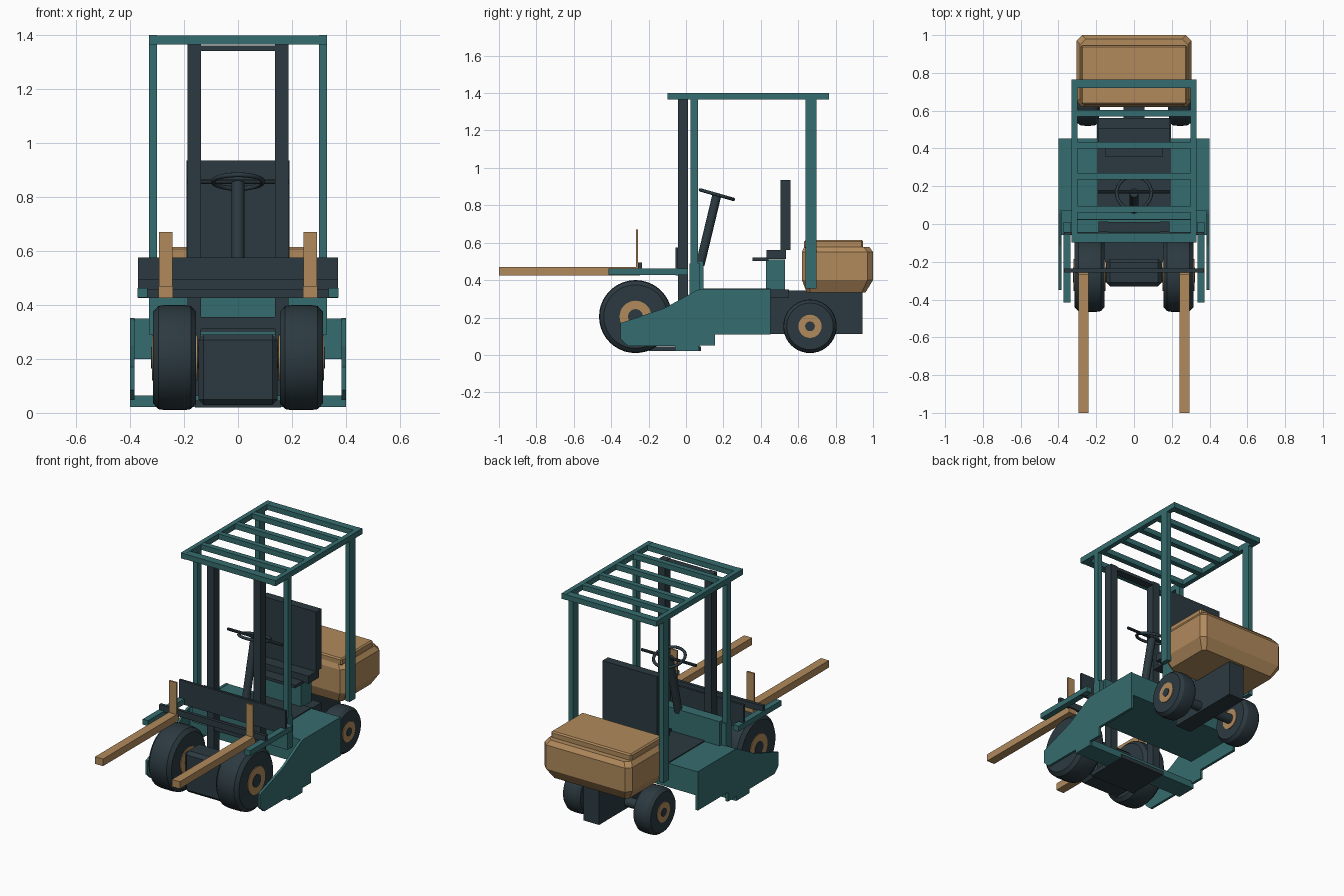
import bpy, bmesh, math
from mathutils import Vector

if "Cube" in bpy.data.objects:
    bpy.data.objects.remove(bpy.data.objects["Cube"])


def material(name, rgb):
    m = bpy.data.materials.new(name)
    m.diffuse_color = (*rgb, 1)
    m.use_nodes = True
    m.node_tree.nodes["Principled BSDF"].inputs["Base Color"].default_value = m.diffuse_color
    return m


TEAL = material("teal paint", (0.036, 0.150, 0.157))
DARK = material("charcoal", (0.025, 0.042, 0.052))
TAN = material("tan paint", (0.44, 0.255, 0.108))


def finish(name, bm, mat, smooth=False):
    bmesh.ops.recalc_face_normals(bm, faces=bm.faces[:])
    me = bpy.data.meshes.new(name)
    bm.to_mesh(me)
    bm.free()
    me.materials.append(mat)
    ob = bpy.data.objects.new(name, me)
    bpy.context.collection.objects.link(ob)
    if smooth:
        bpy.ops.object.select_all(action='DESELECT')
        ob.select_set(True)
        bpy.context.view_layer.objects.active = ob
        bpy.ops.object.shade_smooth_by_angle(angle=math.radians(30))
    return ob


def box(name, x, y, z, mat, bevel=0):
    """Box from (min, max) ranges, with optional bevelled edges."""
    bm = bmesh.new()
    bmesh.ops.create_cube(bm, size=1)
    for v in bm.verts:
        v.co = [r[0] if c < 0 else r[1] for c, r in zip(v.co, (x, y, z))]
    if bevel:
        bmesh.ops.bevel(bm, geom=bm.edges[:], offset=bevel, segments=1, affect='EDGES')
    return finish(name, bm, mat)


def pair(name, x, y, z, mat, bevel=0):
    """The same box on the right and on the left."""
    box(name + "_right", x, y, z, mat, bevel)
    box(name + "_left", (-x[1], -x[0]), y, z, mat, bevel)


def prism(name, x, profile, mat):
    """Side profile of (y, z) points extruded along x."""
    bm = bmesh.new()
    face = bm.faces.new([bm.verts.new((x[0], y, z)) for y, z in profile])
    ext = bmesh.ops.extrude_face_region(bm, geom=[face])
    bmesh.ops.translate(bm, vec=(x[1] - x[0], 0, 0),
                        verts=[g for g in ext["geom"] if isinstance(g, bmesh.types.BMVert)])
    return finish(name, bm, mat)


def lathe(name, profile, y, z, mat, n=40):
    """Capped solid of revolution about an x-axis line; profile is (x, radius)."""
    bm = bmesh.new()
    rings = [[bm.verts.new((px, y + r * math.cos(i * math.tau / n), z + r * math.sin(i * math.tau / n)))
              for i in range(n)] for px, r in profile]
    for a, b in zip(rings, rings[1:]):
        for i in range(n):
            bm.faces.new((a[i], a[(i + 1) % n], b[(i + 1) % n], b[i]))
    bm.faces.new(rings[0])
    bm.faces.new(rings[-1])
    return finish(name, bm, mat, True)


def rod(name, a, b, r, mat, n=16):
    a, b = Vector(a), Vector(b)
    bm = bmesh.new()
    bmesh.ops.create_cone(bm, cap_ends=True, segments=n, radius1=r, radius2=r, depth=(b - a).length)
    rot = Vector((0, 0, 1)).rotation_difference(b - a)
    for v in bm.verts:
        v.co = rot @ v.co + (a + b) / 2
    return finish(name, bm, mat, True)


# Overhead guard: side rails, slats and four posts
pair("roof_rail", (0.30, 0.33), (-0.098, 0.765), (1.365, 1.40), TEAL)
for i, (y, w) in enumerate([(-0.072, 0.05), (0.078, 0.034), (0.252, 0.034),
                            (0.418, 0.034), (0.586, 0.034), (0.742, 0.046)]):
    box(f"roof_slat_{i}", (-0.30, 0.30), (y - w / 2, y + w / 2), (1.366, 1.399), TEAL)
pair("front_post", (0.30, 0.33), (0.025, 0.063), (0.34, 1.365), TEAL)
pair("rear_post", (0.30, 0.33), (0.64, 0.697), (0.355, 1.365), TEAL)

# Mast
pair("mast_upright", (0.137, 0.187), (-0.042, 0.012), (0.05, 1.365), DARK)
box("mast_top_bar", (-0.137, 0.137), (-0.04, 0.01), (1.342, 1.362), DARK)
box("mast_lower_bar", (-0.137, 0.137), (-0.04, 0.01), (0.31, 0.355), DARK)

# Carriage, forks and arms
box("carriage_plate", (-0.37, 0.37), (-0.056, -0.042), (0.425, 0.575), DARK)
box("fork_bar", (-0.37, 0.37), (-0.256, -0.236), (0.455, 0.495), DARK)
pair("carriage_arm", (0.335, 0.373), (-0.415, 0.01), (0.428, 0.462), TEAL)
pair("fork", (0.24, 0.295), (-1.0, -0.245), (0.425, 0.47), TAN)
pair("fork_upright", (0.242, 0.293), (-0.268, -0.257), (0.425, 0.67), TAN)

# Wheels: tyre, rim disc, hub cap and axle
for label, y, z, r, x0, x1, rim, hub in [("front", -0.27, 0.205, 0.195, 0.155, 0.315, 0.085, 0.04),
                                         ("rear", 0.663, 0.153, 0.143, 0.185, 0.305, 0.062, 0.026)]:
    for s, side in ((1, "right"), (-1, "left")):
        tyre = [(x0, r * 0.87), (x0 + 0.02, r * 0.98), (x0 + 0.045, r),
                (x1 - 0.045, r), (x1 - 0.02, r * 0.98), (x1, r * 0.87)]
        lathe(f"{label}_tyre_{side}", [(s * px, pr) for px, pr in tyre], y, z, DARK)
        lathe(f"{label}_rim_{side}", [(s * (x0 - 0.004), rim), (s * (x1 + 0.004), rim)], y, z, TAN, 32)
        lathe(f"{label}_hub_{side}", [(s * (x0 - 0.008), hub), (s * (x1 + 0.008), hub)], y, z, DARK, 24)
    lathe(f"{label}_axle", [(-x0 - 0.02, 0.03), (x0 + 0.02, 0.03)], y, z, DARK, 20)

# Drive housing between the front wheels and the plate beneath
box("drive_housing", (-0.147, 0.147), (-0.33, -0.185), (0.03, 0.29), DARK, 0.02)
box("belly_plate", (-0.16, 0.16), (-0.20, 0.08), (0.02, 0.045), DARK)

# Body, sill and side skirts
box("body", (-0.385, 0.385), (0.07, 0.452), (0.20, 0.35), TEAL)
skirt = [(-0.35, 0.17), (-0.115, 0.25), (0.055, 0.345), (0.08, 0.352), (0.452, 0.352), (0.452, 0.108),
         (0.155, 0.108), (0.155, 0.05), (0.07, 0.05), (0.07, 0.022), (-0.06, 0.022),
         (-0.06, 0.048), (-0.31, 0.048), (-0.35, 0.085)]
prism("skirt_right", (0.384, 0.40), skirt, TEAL)
prism("skirt_left", (-0.40, -0.384), skirt, TEAL)
box("sill", (-0.385, 0.385), (-0.058, 0.072), (0.022, 0.065), TEAL)
box("floor_mat", (-0.195, 0.195), (0.02, 0.452), (0.30, 0.356), DARK)

# Front cowl with a lip
box("cowl", (-0.33, 0.33), (0.02, 0.075), (0.29, 0.49), TEAL)
box("cowl_lip", (-0.30, 0.30), (0.025, 0.093), (0.35, 0.502), TEAL)

# Rear chassis spine
box("chassis", (-0.055, 0.055), (0.452, 0.943), (0.112, 0.345), DARK)
box("chassis_shelf", (-0.195, 0.195), (0.44, 0.55), (0.305, 0.35), DARK)

# Seat
box("seat_base", (-0.14, 0.14), (0.428, 0.53), (0.35, 0.51), TEAL)
box("seat_lip", (-0.15, 0.15), (0.355, 0.44), (0.502, 0.52), DARK)
box("seat_cushion", (-0.19, 0.19), (0.43, 0.535), (0.512, 0.56), DARK)
box("seat_back", (-0.19, 0.19), (0.506, 0.56), (0.56, 0.935), DARK)

# Steering column, wheel and cross grip
rod("steering_column", (0, 0.075, 0.48), (0, 0.165, 0.855), 0.024, DARK)
bpy.ops.mesh.primitive_torus_add(major_segments=32, minor_segments=8, major_radius=0.092, minor_radius=0.009,
                                 location=(0, 0.165, 0.857), rotation=(math.radians(-16), 0, 0))
wheel = bpy.context.object
wheel.name = "steering_wheel"
wheel.data.materials.append(DARK)
bpy.ops.object.shade_smooth_by_angle(angle=math.radians(60))
rod("steering_grip", (-0.19, 0.17, 0.856), (0.19, 0.17, 0.856), 0.009, DARK, 10)

# Counterweight: stacked rectangular rings with cut corners, plus a lid
bm = bmesh.new()
rings = []
for hx, y0, y1, z, c in [(0.265, 0.645, 0.96, 0.335, 0.02), (0.305, 0.62, 1.0, 0.40, 0.03),
                         (0.305, 0.62, 1.0, 0.55, 0.03), (0.285, 0.632, 0.98, 0.578, 0.03)]:
    pts = [(hx, y0 + c), (hx, y1 - c), (hx - c, y1), (-hx + c, y1),
           (-hx, y1 - c), (-hx, y0 + c), (-hx + c, y0), (hx - c, y0)]
    rings.append([bm.verts.new((px, py, z)) for px, py in pts])
for a, b in zip(rings, rings[1:]):
    for i in range(8):
        bm.faces.new((a[i], a[(i + 1) % 8], b[(i + 1) % 8], b[i]))
bm.faces.new(rings[0])
bm.faces.new(rings[-1])
finish("counterweight", bm, TAN)
box("counterweight_lid", (-0.28, 0.28), (0.632, 0.946), (0.57, 0.615), TAN, 0.008)
